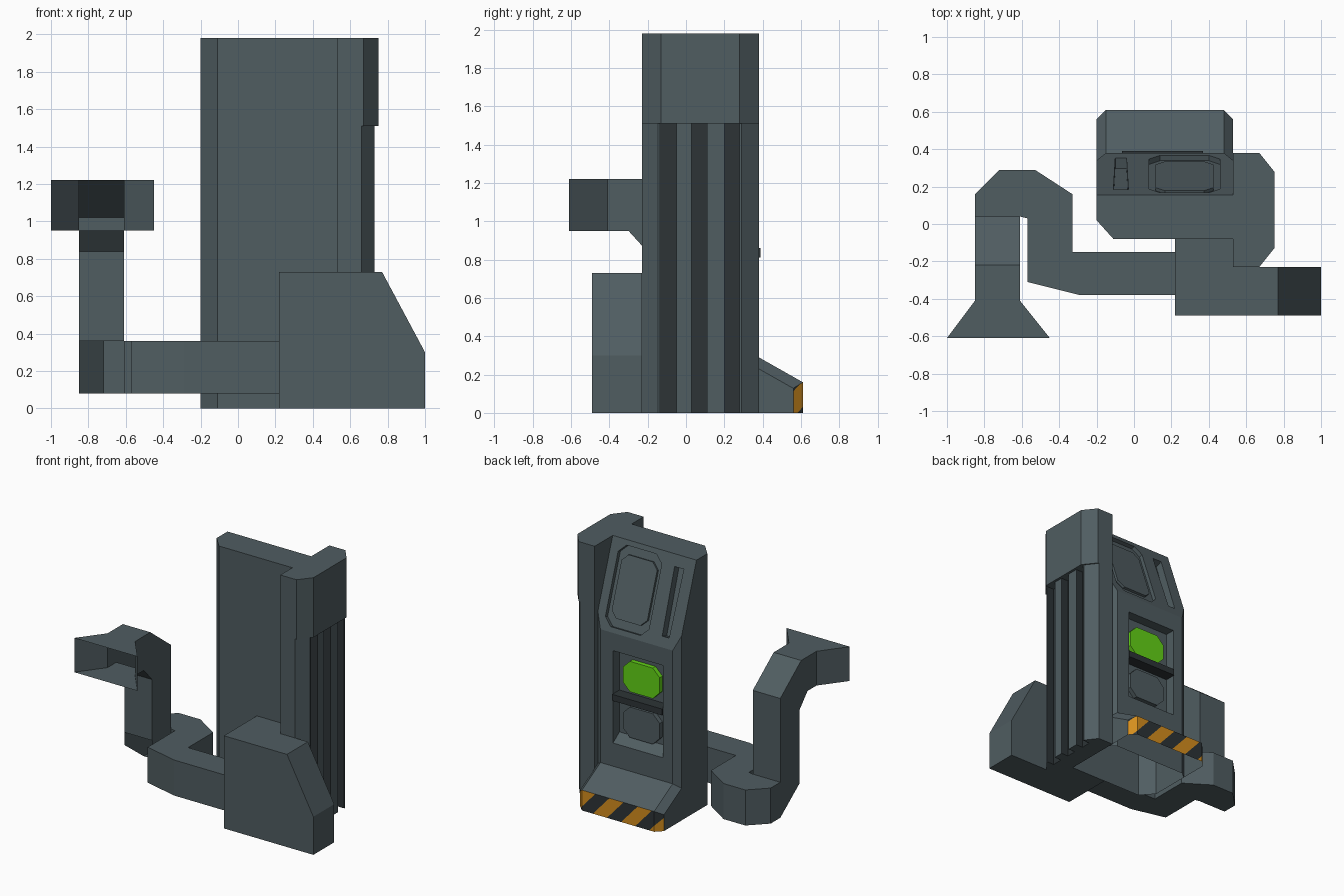
import bpy, bmesh, math
from mathutils import Vector, Matrix

if "Cube" in bpy.data.objects:
    bpy.data.objects.remove(bpy.data.objects["Cube"])


def material(name, rgb):
    m = bpy.data.materials.new(name)
    m.diffuse_color = (*rgb, 1)
    m.use_nodes = True
    m.node_tree.nodes["Principled BSDF"].inputs["Base Color"].default_value = m.diffuse_color
    return m


GREY = material("slate grey", (0.08, 0.109, 0.12))
DARK = material("charcoal", (0.026, 0.034, 0.037))
GREEN = material("button green", (0.122, 0.64, 0.008))
ORANGE = material("hazard orange", (0.66, 0.27, 0.013))

AXES = {'x': lambda u, v, w: (w, u, v),
        'y': lambda u, v, w: (u, w, v),
        'z': lambda u, v, w: (u, v, w)}


def prism_bm(pts, axis, lo, hi):
    """Extrude a 2D outline along an axis."""
    bm = bmesh.new()
    a = [bm.verts.new(AXES[axis](u, v, lo)) for u, v in pts]
    b = [bm.verts.new(AXES[axis](u, v, hi)) for u, v in pts]
    n = len(pts)
    bm.faces.new(a)
    bm.faces.new(b)
    for i in range(n):
        j = (i + 1) % n
        bm.faces.new((a[i], a[j], b[j], b[i]))
    bmesh.ops.recalc_face_normals(bm, faces=bm.faces)
    return bm


def finish(bm, name, *mats):
    me = bpy.data.meshes.new(name)
    bm.to_mesh(me)
    bm.free()
    for m in mats:
        me.materials.append(m)
    ob = bpy.data.objects.new(name, me)
    bpy.context.collection.objects.link(ob)
    return ob


def prism(name, pts, axis, lo, hi, mat=GREY, matrix=None):
    ob = finish(prism_bm(pts, axis, lo, hi), name, mat)
    if matrix:
        ob.matrix_world = matrix
    return ob


def rect(x0, x1, y0, y1):
    return [(x0, y0), (x1, y0), (x1, y1), (x0, y1)]


def octagon(cx, cz, w, h, c):
    w, h = w / 2, h / 2
    q = [(w, h - c), (w - c, h), (c - w, h), (-w, h - c),
         (-w, c - h), (c - w, -h), (w - c, -h), (w, c - h)]
    return [(cx + x, cz + z) for x, z in q]


def drop_faces(bm, test):
    bmesh.ops.delete(bm, geom=[f for f in bm.faces if test(f)], context='FACES')


def slice_off(bm, co, no, keep=False):
    """Cut by a plane; remove and cap the outer side unless keep is set."""
    r = bmesh.ops.bisect_plane(bm, geom=bm.verts[:] + bm.edges[:] + bm.faces[:],
                               plane_co=co, plane_no=no, clear_outer=not keep)
    if not keep:
        cut = [e for e in r['geom_cut'] if isinstance(e, bmesh.types.BMEdge)]
        bmesh.ops.contextual_create(bm, geom=cut)


# Cabinet with a sloped console on the +y side
bm = prism_bm([(-.2, .02), (-.11, -.08), (.53, -.08), (.53, .34),
               (.48, .38), (-.15, .38), (-.2, .34)], 'z', 0, 1.98)
slice_off(bm, (0, .38, 1.34), (0, .64, .225))
bmesh.ops.recalc_face_normals(bm, faces=bm.faces)
cabinet = finish(bm, "cabinet", GREY)

# Recesses: screen, card slot, button bay
tilt = Matrix.Translation((0, .2675, 1.66)) @ Matrix.Rotation(math.atan2(.225, .64), 4, 'X')
cutters = [
    prism("screen_cutter", octagon(.27, 0, .38, .6, .06), 'y', -.03, .1, GREY, tilt),
    prism("slot_cutter", [(-.1, -.26), (-.04, -.26), (-.03, .25), (-.11, .25)],
          'y', -.06, .1, GREY, tilt),
    prism("bay_cutter", [(.38, .473), (.45, .473), (.45, 1.2), (.3, 1.2), (.3, .53)],
          'x', -.065, .37),
]
for c in cutters:
    c.hide_render = True
    mod = cabinet.modifiers.new("cut", 'BOOLEAN')
    mod.operation, mod.object, mod.solver = 'DIFFERENCE', c, 'EXACT'
dg = bpy.context.evaluated_depsgraph_get()
me = bpy.data.meshes.new_from_object(cabinet.evaluated_get(dg))
cabinet.modifiers.clear()
cabinet.data = me
for c in cutters:
    bpy.data.objects.remove(c)
bm = bmesh.new()
bm.from_mesh(me)
drop_faces(bm, lambda f: f.calc_center_median().z < .001)   # open underside
bm.to_mesh(me)
bm.free()

# Screen panel, buttons and the bar between them
prism("screen_panel", octagon(.27, 0, .31, .47, .05), 'y', -.03, -.012, GREY, tilt)
for name, z, mat in (("green_button", 1.01, GREEN), ("grey_button", .65, GREY)):
    prism(name, octagon(.155, z, .32, .24, .06), 'y', .3, .335, mat)
prism("bay_bar", rect(.3, .39, .81, .86), 'x', -.065, .37, DARK)

# Sloped kick plate with hazard stripes
bm = prism_bm([(-.2, .33), (-.2, .56), (-.15, .61), (.48, .61), (.53, .56), (.53, .33)],
              'z', 0, .5)
slope = Vector((0, .23, -.13))
slice_off(bm, (0, .38, .29), (0, .13, .23))
for x, side in ((-.15, 1), (.48, -1)):
    n = Vector((side * .05, 0, .06)).cross(slope)
    slice_off(bm, (x, .38, .29), n if n.z > 0 else -n)
bmesh.ops.recalc_face_normals(bm, faces=bm.faces)
for k in range(1, 8):
    slice_off(bm, (-.23 + .123 * k, 0, 0), (1, 0, .9), keep=True)
drop_faces(bm, lambda f: f.normal.z < -.9 or f.normal.y < -.9)
for f in bm.faces:
    c = f.calc_center_median()
    if f.normal.y > .5 and abs(f.normal.z) < .1:
        f.material_index = 1 if int((c.x + .9 * c.z + .23) / .123) % 2 == 0 else 2
finish(bm, "kick_plate", GREY, ORANGE, DARK)

# Side column: plain cap above, grooved shaft below
prism("column_cap", [(.53, -.23), (.67, -.23), (.75, -.13), (.75, .28), (.67, .38), (.53, .38)],
      'z', 1.51, 1.98)
shaft = [(.53, -.23), (.66, -.23), (.73, -.145)]
for y0, y1 in ((-.135, -.05), (.03, .11), (.2, .28)):
    shaft += [(.73, y0), (.67, y0), (.67, y1), (.73, y1)]
shaft += [(.73, .29), (.66, .38), (.53, .38)]
bm = prism_bm(shaft, 'z', 0, 1.51)
for f in bm.faces:
    c = f.calc_center_median()
    if .665 < c.x < .71 and -.14 < c.y < .285 and abs(f.normal.z) < .5:
        f.material_index = 1
finish(bm, "column_shaft", GREY, DARK)

# Pump housing at the front right
prism("pump_housing", [(.22, 0), (1, 0), (1, .3), (.77, .73), (.22, .73)], 'y', -.49, -.23)
prism("housing_link", rect(.22, .53, -.23, -.08), 'z', 0, .73)

# Low duct that loops round to the riser, open where they join
bm = prism_bm([(.22, -.15), (-.33, -.15), (-.33, .16), (-.53, .29), (-.72, .29), (-.85, .16),
               (-.85, .04), (-.61, .04), (-.57, .03), (-.57, -.31), (-.29, -.38), (.22, -.38)],
              'z', .08, .36)
drop_faces(bm, lambda f: (f.calc_center_median() - Vector((-.73, .04, .22))).length < .01)
finish(bm, "duct_loop", GREY)

# Riser duct with an open flared mouth
bm = prism_bm([(.04, .08), (-.2, .26), (-.2, .36), (-.2, .84), (-.3, .95), (-.41, .95),
               (-.41, 1.22), (-.22, 1.22), (.04, 1.02), (.04, .36)], 'x', -.85, -.61)
holes = [(.04, .22), (-.08, .17), (-.2, .31), (-.41, 1.085)]
drop_faces(bm, lambda f: len(f.verts) == 4 and any(
    (f.calc_center_median() - Vector((-.73, y, z))).length < .01 for y, z in holes))
finish(bm, "riser_duct", GREY)

bm = prism_bm(rect(-.85, -.61, .95, 1.22), 'y', -.41, -.61)
for v in bm.verts:
    if v.co.y < -.5:
        v.co.x = -1 if v.co.x < -.73 else -.45
drop_faces(bm, lambda f: abs(f.normal.y) > .9)
finish(bm, "flared_mouth", GREY)
